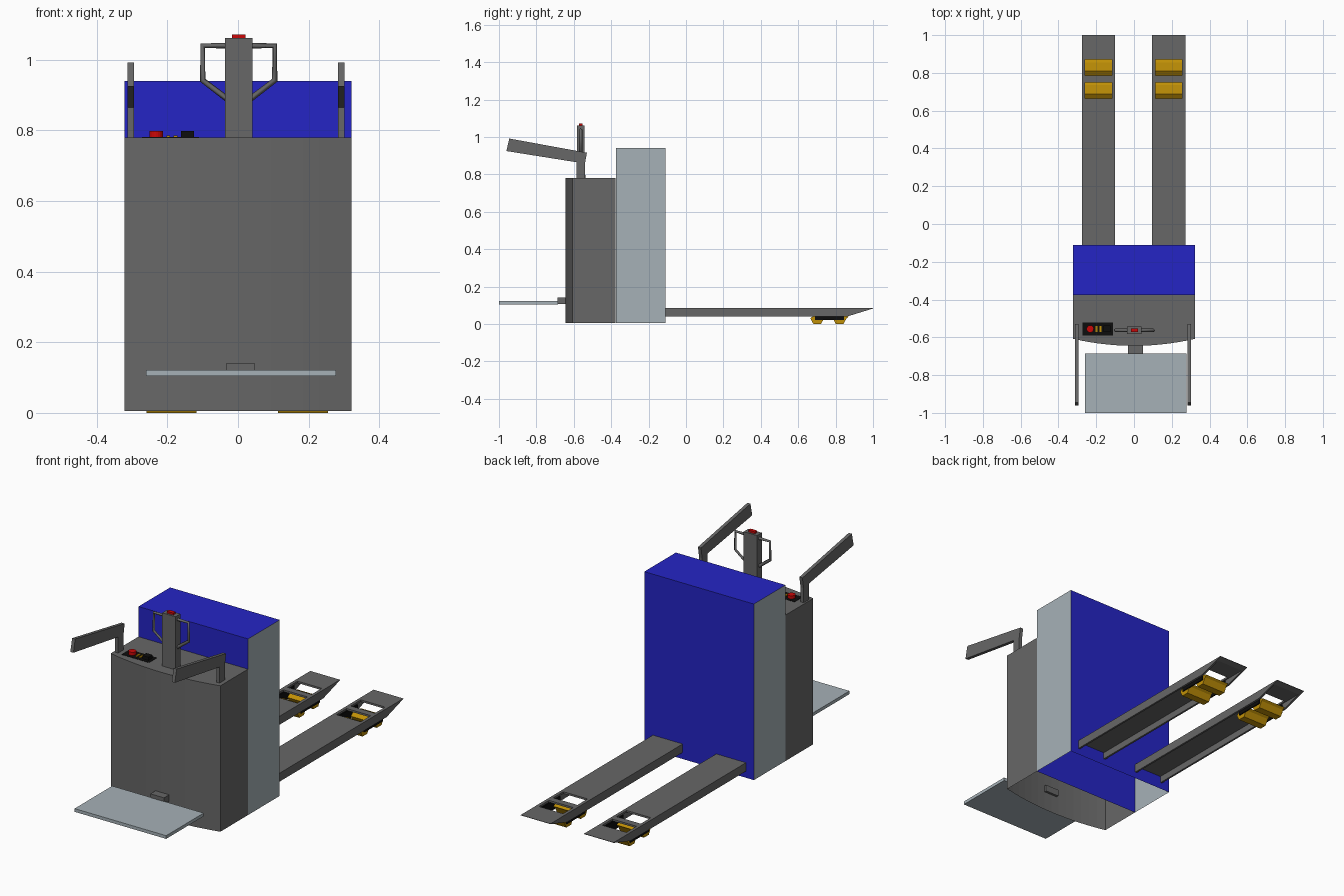
import bpy, bmesh, math
from mathutils import Vector

cube = bpy.data.objects.get("Cube")
if cube:
    bpy.data.objects.remove(cube, do_unlink=True)


def material(name, rgb):
    m = bpy.data.materials.new(name)
    m.use_nodes = True
    m.diffuse_color = (*rgb, 1)
    m.node_tree.nodes["Principled BSDF"].inputs["Base Color"].default_value = (*rgb, 1)
    return m


GREY = material("dark grey", (0.135, 0.135, 0.135))
BLUE = material("blue", (0.018, 0.018, 0.56))
PALE = material("pale steel", (0.38, 0.44, 0.475))
GOLD = material("golden yellow", (0.53, 0.28, 0.002))
RED = material("red", (0.6, 0.002, 0.002))
BLACK = material("black", (0.004, 0.004, 0.004))


def finish(name, bm, *mats):
    mesh = bpy.data.meshes.new(name)
    bmesh.ops.recalc_face_normals(bm, faces=bm.faces)
    bm.to_mesh(mesh)
    bm.free()
    for m in mats:
        mesh.materials.append(m)
    ob = bpy.data.objects.new(name, mesh)
    bpy.context.collection.objects.link(ob)
    return ob


def add_prism(bm, pts, axis, lo, hi):
    """Extrude a 2D outline along x (y, z points) or z (x, y points)."""
    def at(p, d):
        return (d, *p) if axis == "x" else (*p, d)
    base = bm.faces.new([bm.verts.new(at(p, lo)) for p in pts])
    ext = bmesh.ops.extrude_face_region(bm, geom=[base])
    shift = Vector((hi - lo, 0, 0) if axis == "x" else (0, 0, hi - lo))
    bmesh.ops.translate(bm, verts=[g for g in ext["geom"] if isinstance(g, bmesh.types.BMVert)], vec=shift)


def add_box(bm, x0, x1, y0, y1, z0, z1):
    add_prism(bm, [(x0, y0), (x1, y0), (x1, y1), (x0, y1)], "z", z0, z1)


def box(name, mat, *dims):
    bm = bmesh.new()
    add_box(bm, *dims)
    return finish(name, bm, mat)


def prism(name, mat, pts, axis, lo, hi):
    bm = bmesh.new()
    add_prism(bm, pts, axis, lo, hi)
    return finish(name, bm, mat)


def open_bottom(ob, side_slot=0):
    """Remove the underside and give faces looking along x their own slot."""
    bm = bmesh.new()
    bm.from_mesh(ob.data)
    bm.normal_update()
    bmesh.ops.delete(bm, geom=[f for f in bm.faces if f.normal.z < -0.9], context="FACES")
    for f in bm.faces:
        if abs(f.normal.x) > 0.9:
            f.material_index = side_slot
    bm.to_mesh(ob.data)
    bm.free()


# Battery housing: blue shell with pale sides
HALF, BACK, MID, BASE = 0.322, -0.11, -0.375, 0.005
housing = box("battery_housing", BLUE, -HALF, HALF, MID, BACK, BASE, 0.94)
housing.data.materials.append(PALE)
open_bottom(housing, 1)

# Front cover with a bowed face, hollow underneath
steps = 14
outline = [(HALF, MID - 0.001), (-HALF, MID - 0.001)]
for i in range(steps + 1):
    t = -1 + 2 * i / steps
    outline.append((HALF * t, -0.645 + 0.037 * t * t))
cover = prism("front_cover", GREY, outline, "z", BASE, 0.78)
open_bottom(cover)

# Standing platform and its bracket, which passes through the cover
box("standing_platform", PALE, -0.26, 0.278, -1.0, -0.685, 0.105, 0.122)
box("platform_bracket", GREY, -0.033, 0.047, -0.688, -0.632, 0.107, 0.142)

# Forks: open channels with roller windows, tapered tips and tandem rollers
TOP, LOW, SKIN, WALL, RAIL = 0.085, 0.04, 0.01, 0.01, 0.0165
WINDOWS = [(0.665, 0.75), (0.785, 0.87)]
flange = [(BACK, LOW), (0.86, LOW), (1.0, TOP - 0.002), (1.0, TOP), (BACK, TOP)]
tip = [(0.87, TOP), (1.0, TOP), (1.0, TOP - 0.002), (0.97, TOP - SKIN), (0.87, TOP - SKIN)]
roller = [(-0.043, 0.031), (-0.026, 0), (0.014, 0), (0.031, 0.031), (0.043, 0.04), (0.028, 0.046), (-0.018, 0.05)]
for side, cx in (("right", -0.188), ("left", 0.184)):
    x0, x1 = cx - 0.0875, cx + 0.0875
    bm = bmesh.new()
    for lo in (x0, x1 - WALL):
        add_prism(bm, flange, "x", lo, lo + WALL)
    for lo, hi in ((x0 + WALL, x0 + RAIL), (x1 - RAIL, x1 - WALL)):
        add_box(bm, lo, hi, WINDOWS[0][0], WINDOWS[1][1], TOP - SKIN, TOP)
    for y0, y1 in ((BACK, WINDOWS[0][0]), (WINDOWS[0][1], WINDOWS[1][0])):
        add_box(bm, x0 + WALL, x1 - WALL, y0, y1, TOP - SKIN, TOP)
    add_prism(bm, tip, "x", x0 + WALL, x1 - WALL)
    finish(side + "_fork", bm, GREY)
    for label, (y0, y1) in zip(("inner", "outer"), WINDOWS):
        pts = [((y0 + y1) / 2 + y, z) for y, z in roller]
        prism(f"{side}_{label}_roller", GOLD, pts, "x", cx - 0.0705, cx + 0.0705)
    # Black link plates carrying both rollers, tucked under the rails
    for label, off in (("outer" if cx < 0 else "inner", -0.074), ("inner" if cx < 0 else "outer", 0.074)):
        box(f"{side}_{label}_roller_link", BLACK, cx + off - 0.003, cx + off + 0.003, 0.69, 0.845, 0.021, 0.07)

# Arm rests: post and sloping pad on each side
pad = [(-0.96, 0.925), (-0.945, 0.992), (-0.53, 0.916), (-0.54, 0.858)]
post = [(-0.585, 0.78), (-0.54, 0.78), (-0.54, 0.87), (-0.585, 0.87)]
for side, cx in (("right", -0.304), ("left", 0.292)):
    prism(side + "_arm_rest", GREY, pad, "x", cx - 0.009, cx + 0.009)
    prism(side + "_arm_post", GREY, post, "x", cx - 0.009, cx + 0.009)

# Steering column with red button
CX, CY = 0.002, -0.563
box("steering_column", GREY, CX - 0.039, CX + 0.039, CY - 0.02, CY + 0.02, 0.78, 1.062)
box("column_button", RED, CX - 0.019, CX + 0.019, CY - 0.01, CY + 0.01, 1.06, 1.072)

# Looped hand grips swept along a bent path
for side, s in (("right", -1), ("left", 1)):
    curve = bpy.data.curves.new(side + "_grip_path", "CURVE")
    curve.dimensions = "3D"
    curve.bevel_depth = 0.0085
    curve.bevel_resolution = 0
    curve.use_fill_caps = True
    path = [(0.03, 1.04), (0.102, 1.04), (0.102, 0.942), (0.03, 0.887)]
    spline = curve.splines.new("POLY")
    spline.points.add(len(path) - 1)
    for p, (x, z) in zip(spline.points, path):
        p.co = (CX + s * x, CY, z, 1)
    curve.materials.append(GREY)
    grip = bpy.data.objects.new(side + "_hand_grip", curve)
    bpy.context.collection.objects.link(grip)

# Control panel: plate, stop button, two switches and a knob
box("control_plate", BLACK, -0.272, -0.11, -0.59, -0.522, 0.778, 0.7815)
stop = [(-0.232 + 0.019 * math.cos(a * math.tau / 20), -0.555 + 0.019 * math.sin(a * math.tau / 20)) for a in range(20)]
prism("stop_button", RED, stop, "z", 0.78, 0.798)
for k, x in enumerate((-0.198, -0.177)):
    box(f"switch_{k + 1}", GOLD, x - 0.005, x + 0.005, -0.572, -0.54, 0.78, 0.786)
box("control_knob", BLACK, -0.162, -0.125, -0.572, -0.538, 0.78, 0.798)
